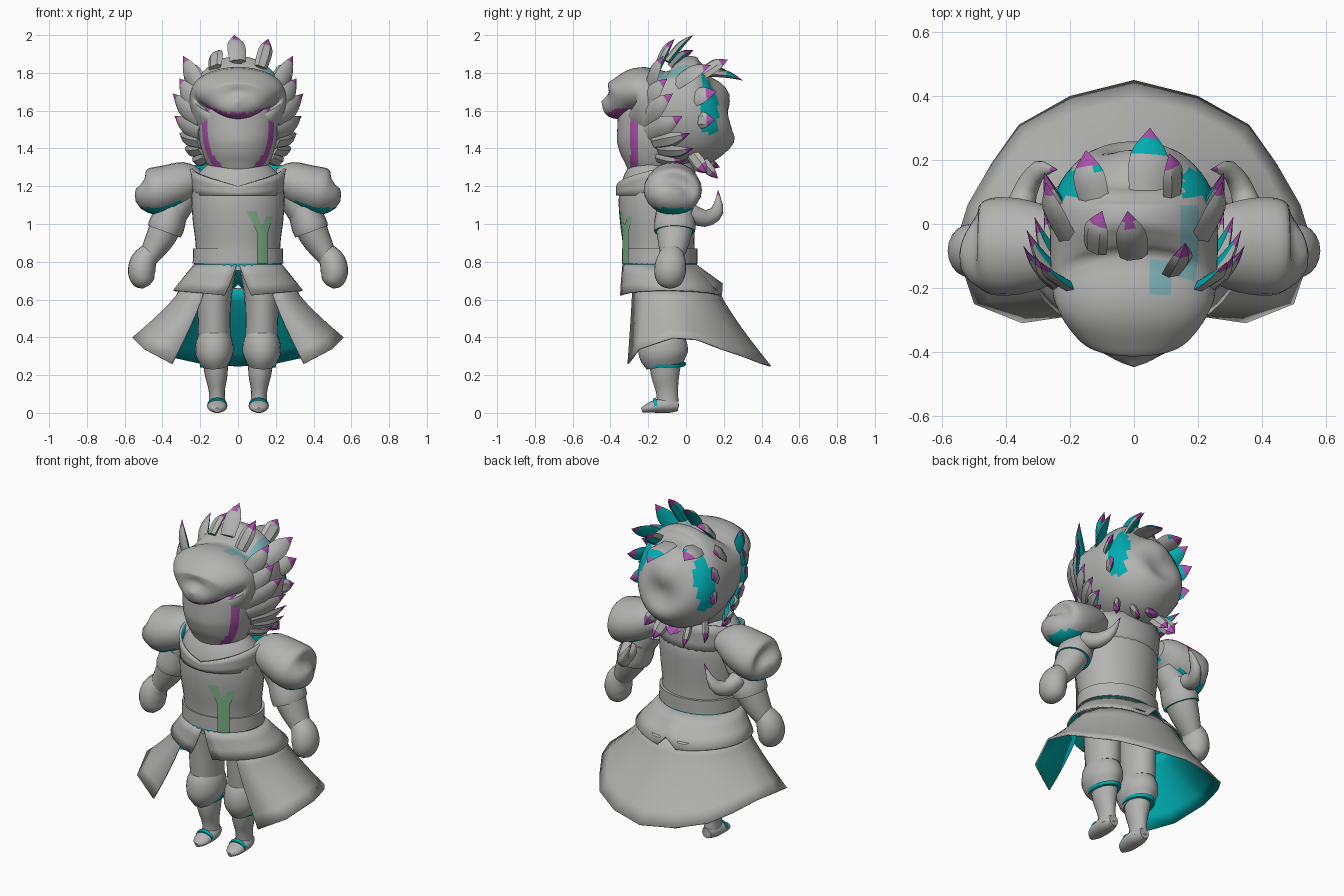
import bpy, bmesh
from math import sin, cos, pi, radians, sqrt
from mathutils import Vector

if "Cube" in bpy.data.objects:
    bpy.data.objects.remove(bpy.data.objects["Cube"], do_unlink=True)

X, Y, Z = Vector((1, 0, 0)), Vector((0, 1, 0)), Vector((0, 0, 1))


def material(name, colour):
    mat = bpy.data.materials.new(name)
    mat.use_nodes = True
    mat.diffuse_color = (*colour, 1)
    mat.node_tree.nodes["Principled BSDF"].inputs["Base Color"].default_value = (*colour, 1)
    return mat


GREY = material("grey", (0.45, 0.45, 0.44))
TEAL = material("teal", (0.0, 0.42, 0.44))
PALE = material("pale_teal", (0.2, 0.43, 0.45))
PINK = material("magenta", (0.4, 0.08, 0.4))
GREEN = material("green", (0.2, 0.42, 0.23))


def finish(name, bm, mats, rule=None, mirror=False, angle=50):
    """Turn a bmesh into an object, colouring faces by the rule."""
    mesh = bpy.data.meshes.new(name)
    for mat in mats:
        mesh.materials.append(mat)
    bm.normal_update()
    if rule:
        for face in bm.faces:
            face.material_index = mats.index(rule(face.calc_center_median(), face.normal) or mats[0])
    bm.to_mesh(mesh)
    bm.free()
    mesh.shade_smooth()
    mesh.set_sharp_from_angle(angle=radians(angle))
    obj = bpy.data.objects.new(name, mesh)
    bpy.context.collection.objects.link(obj)
    if mirror:
        obj.modifiers.new("mirror", "MIRROR")
    return obj


def spline(rows, t):
    """Smooth interpolation through rows of numbers."""
    i = min(int(t), len(rows) - 2)
    f = t - i
    a, b, c, d = (rows[max(0, min(len(rows) - 1, i + k))] for k in (-1, 0, 1, 2))
    return [q + f / 2 * (r - p + f * (2 * p - 5 * q + 4 * r - s + f * (3 * (q - r) + s - p)))
            for p, q, r, s in zip(a, b, c, d)]


def tube(name, rows, mats=(GREY,), rule=None, mirror=False, n=20, sub=3, ref=Y, angle=50):
    """Loft ellipses along a path; each row is x, y, z and two radii."""
    steps = (len(rows) - 1) * sub
    rings = [spline(rows, i / sub) for i in range(steps + 1)]
    bm = bmesh.new()
    loops = []
    for i, ring in enumerate(rings):
        ahead, behind = rings[min(i + 1, steps)], rings[max(i - 1, 0)]
        t = (Vector(ahead[:3]) - Vector(behind[:3])).normalized()
        u = ref.cross(t).normalized()
        v = t.cross(u)
        ru, rv = max(ring[3], 0.001), max(ring[4], 0.001)
        loops.append([bm.verts.new(Vector(ring[:3]) + u * ru * cos(2 * pi * k / n) + v * rv * sin(2 * pi * k / n))
                      for k in range(n)])
    for a, b in zip(loops, loops[1:]):
        for k in range(n):
            bm.faces.new((a[k - 1], a[k], b[k], b[k - 1]))
    bm.faces.new(loops[0])
    bm.faces.new(loops[-1])
    bmesh.ops.recalc_face_normals(bm, faces=bm.faces)
    return finish(name, bm, list(mats), rule, mirror, angle)


def sheet(name, point, nu, nv, mats=(GREY, TEAL), mirror=True, thick=0.008):
    """Open cloth: grey outside, lining inside."""
    bm = bmesh.new()
    g = [[bm.verts.new(point(i / nu, j / nv)) for j in range(nv + 1)] for i in range(nu + 1)]
    for i in range(nu):
        for j in range(nv):
            bm.faces.new((g[i][j], g[i][j + 1], g[i + 1][j + 1], g[i + 1][j]))
    obj = finish(name, bm, list(mats), None, mirror)
    if thick:
        mod = obj.modifiers.new("lining", "SOLIDIFY")
        mod.thickness, mod.offset, mod.material_offset = thick, -1, 1
    return obj


# Torso, belt and neck
tube("torso", [(0, -.14, .76, .22, .19), (0, -.145, .9, .225, .19), (0, -.15, 1.02, .24, .2),
               (0, -.15, 1.15, .245, .205), (0, -.13, 1.25, .22, .18), (0, -.1, 1.31, .13, .12)], n=40)
tube("belt", [(0, -.14, .79, .24, .2), (0, -.14, .87, .237, .2)], n=40, sub=1)
tube("belt_trim", [(0, -.14, .775, .232, .197), (0, -.14, .79, .232, .197)], (TEAL,), n=40, sub=1)
tube("neck", [(0, -.12, 1.22, .1, .1), (0, -.12, 1.4, .1, .1)])

# Chest emblem made of three thin plates
for part, top, low in (("stem", (.1, .16, 1.0), (.1, .16, .79)),
                       ("right_branch", (.045, .1, 1.07), (.1, .13, .96)),
                       ("left_branch", (.145, .185, 1.04), (.125, .16, .96))):
    def plate(u, v):
        a, b, z = (p + (q - p) * v for p, q in zip(top, low))
        x = a + (b - a) * u
        return x, -.155 - .2 * sqrt(1 - (x / .24) ** 2), z
    sheet("emblem_" + part, plate, 5, 6, (GREEN,), False, 0)


# Collar, low in front and raised behind
def collar(u, v):
    th = u * pi
    back = (1 - cos(th)) / 2
    r = .24 + .03 * back * (1 - v)
    top = 1.2 + .13 * sqrt(back)
    return r * sin(th), -.15 - (.22 - .02 * back) * cos(th), top + (1.15 - top) * v


sheet("collar", collar, 16, 3, thick=.015)

# Long open skirt: hem rises at the hips and trails behind
hem = [(.35, -.31, .26), (.5, -.25, .34), (.56, -.07, .4), (.52, .06, .39),
       (.445, .19, .34), (.36, .31, .3), (.2, .4, .265), (0, .45, .25)]


def skirt(u, v):
    th = radians(35) + u * radians(145)
    low = Vector(hem[round(u * 7)])
    top = Vector((.31 * sin(th), -.08 - .25 * cos(th), .66))
    p = top.lerp(low, v ** 1.2)
    p.z = top.z + (low.z - top.z) * v
    if u == 1:
        p.x = 0
    return p


sheet("long_skirt", skirt, 7, 6)


# Short overskirt, parted in front and notched behind
def overskirt(u, v):
    start = radians(2 + 10 * v)
    th = start + u * (pi - start)
    rx, ry, cy = .235 + .11 * v, .197 + .078 * v, -.14 + .06 * v
    low = .615 + .035 * sin(th) + (.07 if u == 1 else 0)
    return (0 if u == 1 else rx * sin(th)), cy - ry * cos(th), .785 + (low - .785) * v


sheet("overskirt", overskirt, 16, 3)

# Legs and armoured boots
tube("thighs", [(.11, -.12, .76, .1, .13), (.125, -.12, .6, .09, .12), (.125, -.115, .4, .085, .11)], mirror=True)
tube("knee_guards", [(.125, -.115, .43, .075, .1), (.125, -.12, .38, .097, .125), (.125, -.12, .31, .1, .13),
                     (.122, -.11, .25, .07, .1)], mirror=True)
tube("knee_trim", [(.122, -.11, .265, .082, .112), (.12, -.11, .248, .078, .105)], (TEAL,), mirror=True, sub=1)
tube("shins", [(.12, -.11, .27, .066, .085), (.115, -.11, .2, .06, .075), (.112, -.1, .11, .042, .058),
               (.11, -.095, .03, .048, .058)], mirror=True)
tube("feet", [(.11, -.04, .04, .03, .03), (.11, -.09, .042, .05, .042), (.11, -.16, .035, .053, .035),
              (.11, -.21, .022, .04, .022), (.11, -.235, .014, .012, .014)], mirror=True, ref=Z)
tube("foot_trim", [(.11, -.15, .042, .053, .04), (.11, -.168, .038, .053, .037)], (TEAL,), mirror=True, sub=1, ref=Z)

# Shoulder guards with lined undersides and curled tails behind
tube("shoulder_guards", [(.2, -.07, 1.23, .06, .09), (.27, -.07, 1.225, .105, .125), (.36, -.07, 1.195, .12, .15),
                         (.45, -.07, 1.17, .125, .15), (.5, -.07, 1.165, .085, .11), (.533, -.06, 1.18, .01, .03)],
     (GREY, TEAL), lambda c, n: TEAL if n.z < -.75 else GREY, True, 24)
tube("shoulder_tails", [(.36, .02, 1.06, .05, .05), (.34, .1, 1.03, .045, .04), (.3, .165, 1.07, .035, .025),
                        (.24, .17, 1.18, 0, 0)], (GREY, PINK),
     lambda c, n: PINK if c.z > 1.14 else GREY, True, 10, ref=X)

# Arms, flared cuffs and fists
tube("upper_arms", [(.28, -.07, 1.16, .08, .08), (.4, -.06, .97, .08, .09)], mirror=True)
tube("arm_cuffs", [(.34, -.06, 1.09, .08, .095), (.375, -.06, 1.0, .095, .11), (.39, -.06, .96, .092, .108)],
     (GREY, TEAL), lambda c, n: TEAL if n.z < -.8 else GREY, True)
tube("forearms", [(.38, -.06, .99, .085, .1), (.42, -.065, .91, .075, .085), (.475, -.075, .82, .052, .06)],
     mirror=True)
tube("fists", [(.465, -.075, .85, .055, .06), (.5, -.08, .8, .07, .08), (.51, -.085, .74, .072, .083),
               (.495, -.085, .69, .055, .065), (.485, -.085, .668, .02, .03)], mirror=True)

# Face with a painted border
tube("face", [(0, -.24, 1.205, .04, .05), (0, -.215, 1.25, .11, .105), (0, -.19, 1.32, .165, .155),
              (0, -.175, 1.42, .2, .19), (0, -.175, 1.52, .21, .188), (0, -.17, 1.6, .2, .185),
              (0, -.17, 1.66, .17, .15)], (GREY, PINK),
     lambda c, n: PINK if -.295 < c.y < -.25 and c.z > 1.25 else GREY, n=72, sub=4)


# Hair mass: swept fringe, crown and round back
def hair_colour(c, n):
    if c.y < -.26 and c.z < 1.61 and n.z < -.55:
        return PINK
    if c.z > 1.75 and ((c.x - .09) ** 2 + (c.y + .16) ** 2 < .002 or .14 < c.x < .2 and -.17 < c.y < .06):
        return PALE
    if abs(c.x) > .15 and .08 < c.y < .17 and c.z > 1.48:
        return TEAL
    if abs(c.x) > .18 and 1.33 < c.z < 1.48 and -.2 < c.y < -.15:
        return TEAL
    if abs(c.x) > .18 and (c.y + .12) ** 2 + (c.z - 1.44) ** 2 < .0015:
        return PINK
    return GREY


tube("hair", [(0, -.447, 1.65, 0, 0), (0, -.41, 1.64, .085, .07), (0, -.37, 1.65, .15, .1), (0, -.32, 1.68, .205, .11),
              (0, -.25, 1.7, .245, .135), (0, -.18, 1.65, .257, .21), (0, -.08, 1.61, .262, .285),
              (0, .05, 1.59, .258, .29), (0, .15, 1.6, .215, .235), (0, .21, 1.62, .12, .14), (0, .228, 1.62, 0, 0)],
     (GREY, PINK, PALE, TEAL), hair_colour, n=64, sub=4, ref=Z)


def spike(name, base, tip, width, back=TEAL, mirror=False, thin=.018):
    """Flat curved lock with a coloured tip and lined rear."""
    b, t = Vector(base), Vector(tip)
    out = ((b + t) / 2 - Vector((0, -.08, 1.55))).normalized()
    mid = b.lerp(t, .5) + out * .02
    rows = [(*b, width * .8, thin), (*mid, width * .85, thin), (*t, 0, 0)]

    def colour(c, n):
        if (c - t).length < .05:
            return PINK
        return back if n.y > .3 else GREY
    tube(name, rows, (GREY, PINK, TEAL), colour, mirror, 6, 4, out, 35)


# Paired locks sweeping out from the temples, sides and nape
pairs = [((.19, -.2, 1.7), (.29, -.12, 1.89), .055), ((.2, -.22, 1.62), (.31, -.1, 1.77), .06),
         ((.2, -.22, 1.55), (.345, -.07, 1.69), .06), ((.2, -.2, 1.48), (.335, -.02, 1.57), .06),
         ((.2, -.17, 1.43), (.31, .02, 1.48), .05), ((.19, -.14, 1.39), (.28, .04, 1.4), .045),
         ((.17, -.15, 1.35), (.235, 0, 1.34), .04), ((.2, -.06, 1.74), (.275, .13, 1.84), .06),
         ((.2, 0, 1.65), (.28, .16, 1.7), .055), ((.2, .02, 1.55), (.27, .15, 1.55), .05)]
for i, (base, tip, width) in enumerate(pairs):
    spike(f"side_locks_{i + 1}", base, tip, width, mirror=True)
for i, (base, tip) in enumerate([((.07, .06, 1.36), (.1, .17, 1.24)), ((.15, .03, 1.37), (.2, .11, 1.27))]):
    spike(f"nape_locks_{i + 1}", base, tip, .045, GREY, True)
spike("nape_middle_lock", (0, .07, 1.36), (-.02, .18, 1.3), .05, GREY)

# Single locks on the crown
crown = [((0, -.1, 1.86), (-.02, .04, 2.0), .055), ((.12, -.15, 1.83), (.16, -.06, 1.98), .045),
         ((.04, .1, 1.8), (.05, .3, 1.76), .07), ((-.12, .06, 1.8), (-.15, .23, 1.8), .06),
         ((.12, .08, 1.79), (.11, .22, 1.87), .05), ((-.12, -.08, 1.83), (-.1, .04, 1.92), .05)]
for i, (base, tip, width) in enumerate(crown):
    spike(f"crown_lock_{i + 1}", base, tip, width)
